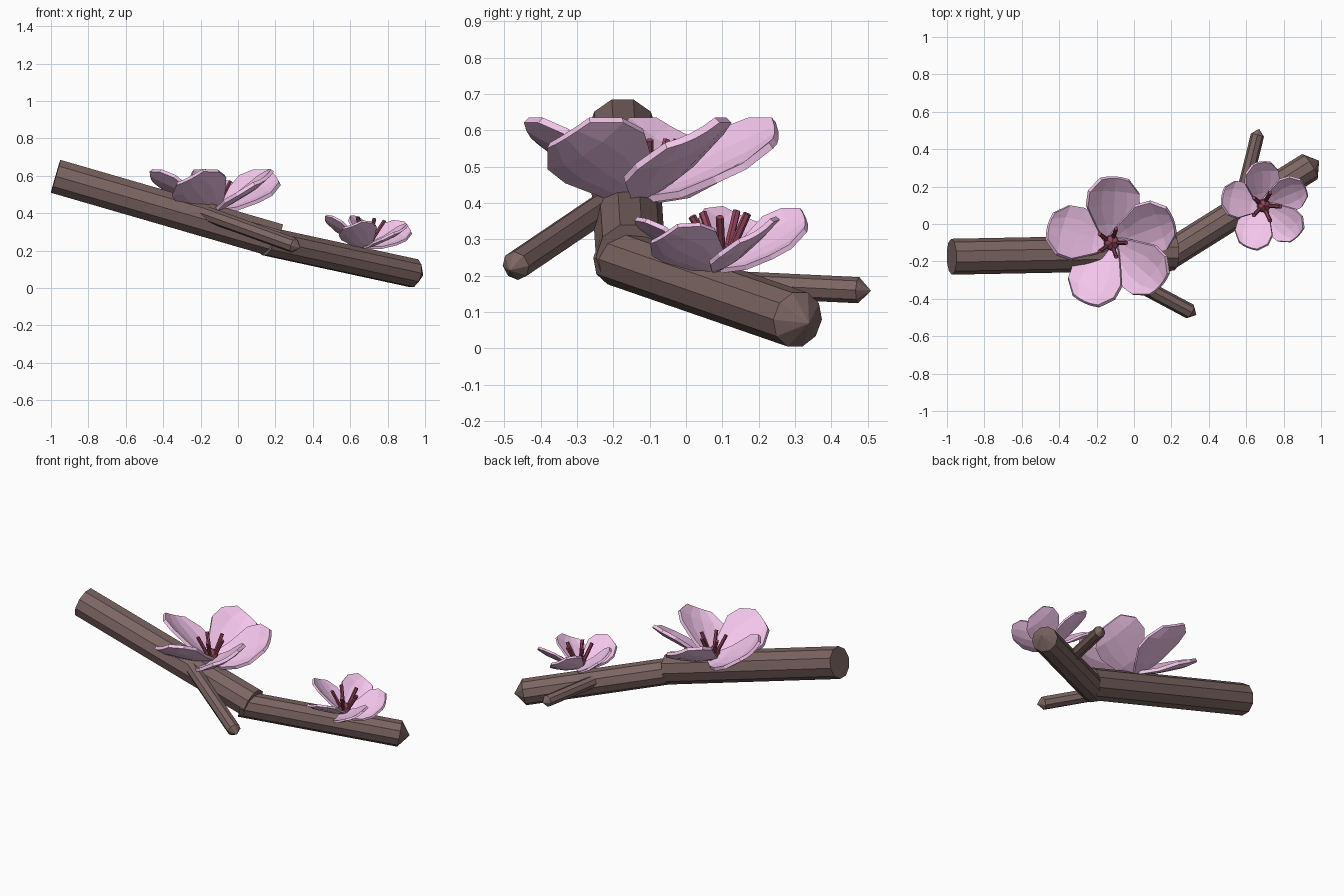
import bpy, bmesh
from math import radians, sin, cos, pi
from mathutils import Vector, Matrix, Euler

if "Cube" in bpy.data.objects:
    bpy.data.objects.remove(bpy.data.objects["Cube"])


def material(name, rgb):
    m = bpy.data.materials.new(name)
    m.diffuse_color = (*rgb, 1)
    m.use_nodes = True
    m.node_tree.nodes["Principled BSDF"].inputs["Base Color"].default_value = m.diffuse_color
    return m


BARK = material("bark", (0.20, 0.13, 0.12))
PINK = material("petal_pink", (0.90, 0.56, 0.83))
RED = material("stamen_red", (0.30, 0.06, 0.11))


def finish(name, bm, mat):
    bmesh.ops.recalc_face_normals(bm, faces=bm.faces[:])
    me = bpy.data.meshes.new(name)
    bm.to_mesh(me)
    bm.free()
    me.materials.append(mat)
    ob = bpy.data.objects.new(name, me)
    bpy.context.collection.objects.link(ob)
    return ob


def rod(bm, a, b, r, sides, tip=0):
    """Straight faceted stick from a to b, with an optional pointed end."""
    a, b = Vector(a), Vector(b)
    d = (b - a).normalized()
    side = d.cross(Vector((0, 0, 1))).normalized()
    up = side.cross(d)
    rings = []
    for p in (a, b):
        rings.append([bm.verts.new(p + r * (side * cos(2 * pi * i / sides) + up * sin(2 * pi * i / sides)))
                      for i in range(sides)])
    bm.faces.new(rings[0])
    apex = bm.verts.new(b + d * tip) if tip else None
    for i in range(sides):
        j = (i + 1) % sides
        bm.faces.new((rings[0][i], rings[0][j], rings[1][j], rings[1][i]))
        if tip:
            bm.faces.new((rings[1][i], rings[1][j], apex))
    if not tip:
        bm.faces.new(rings[1])


def branch(name, a, b, r, sides, tip=0):
    bm = bmesh.new()
    rod(bm, a, b, r, sides, tip)
    finish(name, bm, BARK)


# Branch and twigs
branch("main_branch", (-0.975, -0.175, 0.597), (0.215, -0.152, 0.252), 0.096, 10)
branch("outer_branch", (0.15, -0.188, 0.250), (0.940, 0.307, 0.079), 0.079, 10, 0.06)
branch("front_twig", (-0.23, -0.185, 0.418), (0.300, -0.468, 0.227), 0.041, 8, 0.04)
branch("back_twig", (0.567, 0.1, 0.178), (0.660, 0.475, 0.16), 0.036, 8, 0.035)

# Petal rows: distance out, height, half width, edge lift
ROWS = [(0.0, 0.0, 0.03, 0.0), (0.10, 0.03, 0.09, 0.012), (0.20, 0.075, 0.142, 0.032),
        (0.28, 0.113, 0.135, 0.028), (0.35, 0.162, 0.075, 0.008)]
ROLL = 0.47  # each petal leans sideways, pinwheel fashion


def flower(name, place, angles, size, rod_height):
    # Cupped petals
    bm = bmesh.new()
    for ang in angles:
        turn = Matrix.Rotation(radians(ang), 4, 'Z')
        grid = [[bm.verts.new(place @ turn @ (size * Vector(
            (d - 0.012 * u * u, w * u, h + lift * u * u + ROLL * w * u))))
            for u in (-1, -0.5, 0, 0.5, 1)] for d, h, w, lift in ROWS]
        for lo, hi in zip(grid, grid[1:]):
            for k in range(4):
                bm.faces.new((lo[k], hi[k], hi[k + 1], lo[k + 1]))
    ob = finish(name + "_petals", bm, PINK)
    sol = ob.modifiers.new("thickness", 'SOLIDIFY')
    sol.thickness = 0.02 * size
    sol.offset = 0
    # Centre ball and spreading stamens
    bm = bmesh.new()
    bmesh.ops.create_icosphere(bm, subdivisions=1, radius=0.05 * (0.5 + size / 2),
                               matrix=place @ Matrix.Translation((0, 0, 0.03)))
    for i in range(5):
        a = radians(72 * i)
        rod(bm, place @ Vector((0.02 * cos(a), 0.02 * sin(a), 0.03)),
            place @ Vector((0.08 * cos(a), 0.08 * sin(a), rod_height)), 0.011, 6)
    finish(name + "_stamens", bm, RED)


# Large and small blossoms
big = Matrix.Translation((-0.12, -0.1, 0.423))
flower("large_blossom", big, (20, 87, 165, -114, -41), 1.0, 0.15)
tilt = Euler((0.05, 0.1, 0)).to_matrix().to_4x4()
small = Matrix.Translation((0.69, 0.1, 0.225)) @ tilt
flower("small_blossom", small, (25, 95, 166, -113, -42), 0.68, 0.145)
